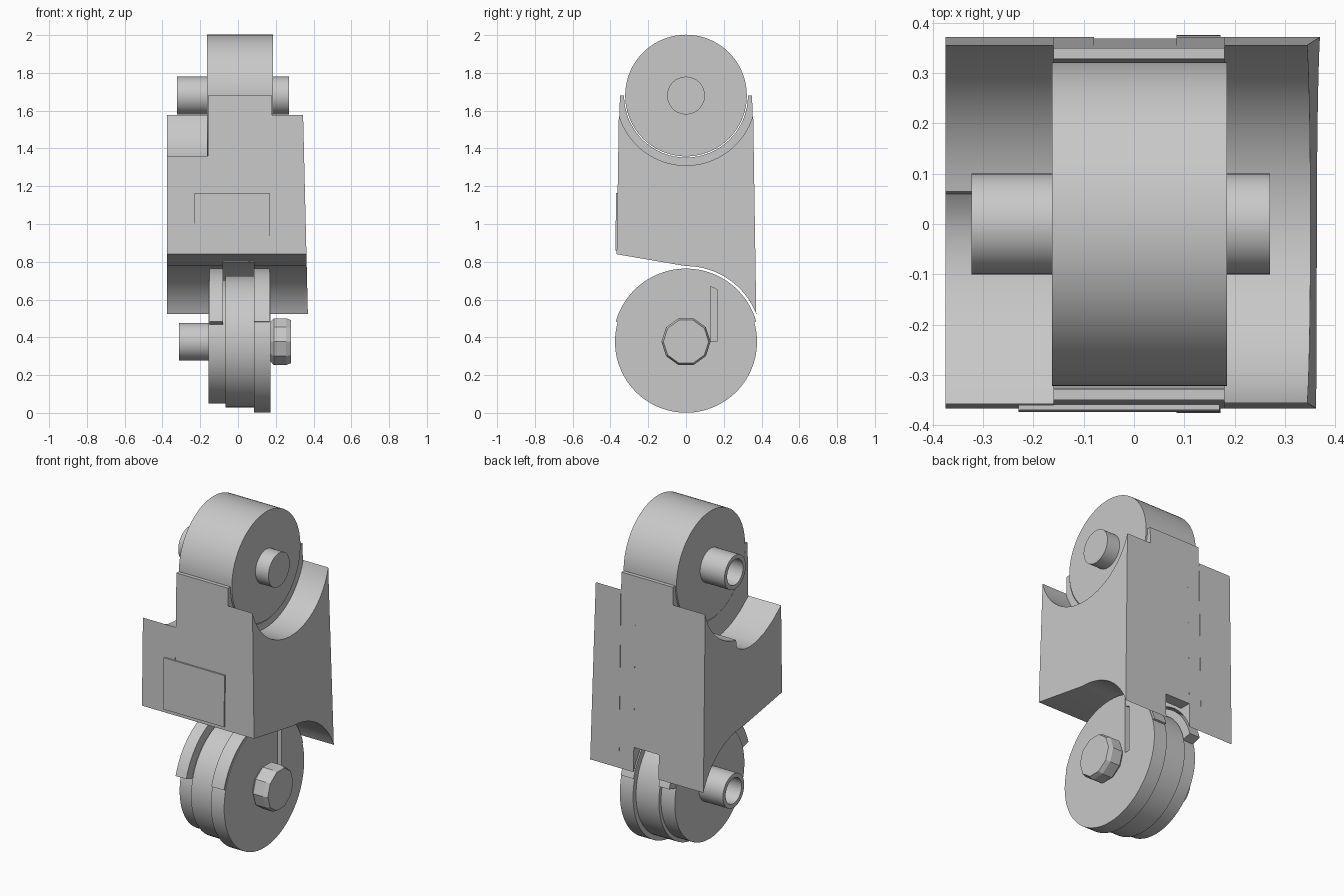
import bpy, bmesh
from math import cos, sin, pi, radians, acos, degrees

cube = bpy.data.objects.get("Cube")
if cube:
    bpy.data.objects.remove(cube)

GREY = (0.58, 0.58, 0.58, 1)
mat = bpy.data.materials.new("light_grey")
mat.use_nodes = True
mat.diffuse_color = GREY
mat.node_tree.nodes["Principled BSDF"].inputs["Base Color"].default_value = GREY

TOP, LOW = 1.68, 0.377          # heights of the two pivots


def finish(bm, name, smooth=30):
    bmesh.ops.remove_doubles(bm, verts=bm.verts, dist=1e-5)
    bmesh.ops.recalc_face_normals(bm, faces=bm.faces)
    mesh = bpy.data.meshes.new(name)
    bm.to_mesh(mesh)
    bm.free()
    mesh.materials.append(mat)
    ob = bpy.data.objects.new(name, mesh)
    bpy.context.collection.objects.link(ob)
    bpy.ops.object.select_all(action="DESELECT")
    ob.select_set(True)
    bpy.context.view_layer.objects.active = ob
    bpy.ops.object.shade_smooth_by_angle(angle=radians(smooth))
    return ob


def arc(z, r, a0, a1, n=32):
    """Side-view arc around a pivot, angles in degrees."""
    angles = [radians(a0 + (a1 - a0) * i / n) for i in range(n + 1)]
    return [(r * cos(a), z + r * sin(a)) for a in angles]


def prism(name, pts, x0, x1, taper=0):
    """Extrude a side profile of (y, z) points along x."""
    bm = bmesh.new()
    near = [bm.verts.new((x0, y, z)) for y, z in pts]
    far = [bm.verts.new((x1 - taper * (z - 0.52), y, z)) for y, z in pts]
    bm.faces.new(near)
    bm.faces.new(far)
    for i in range(len(pts)):
        j = (i + 1) % len(pts)
        bm.faces.new((near[i], near[j], far[j], far[i]))
    return finish(bm, name)


def lathe(name, z, profile, n=64, smooth=30):
    """Turn (x, radius) points around the x axis at a pivot height."""
    bm = bmesh.new()
    rings = []
    for x, r in profile:
        rings.append([bm.verts.new((x, r * cos(2 * pi * i / n), z + r * sin(2 * pi * i / n)))
                      for i in range(n)])
    for a, b in zip(rings, rings[1:]):
        for i in range(n):
            j = (i + 1) % n
            bm.faces.new((a[i], a[j], b[j], b[i]))
    bm.faces.new(rings[0])
    bm.faces.new(rings[-1])
    return finish(bm, name, smooth)


# Body: side-by-side slabs sharing front, back and bottom lines
front_low = [(-0.367, 0.84)]
scoop_end = degrees(acos(0.372 / 0.4))
bottom = front_low + arc(LOW, 0.4, 90, scoop_end) 
slot_bottom = front_low + arc(LOW, 0.43, 103.5, 46) + [(0.3, 0.67), (0.369, 0.67)]
side_top = arc(TOP, 0.37, -16, -164)
centre_top = [(0.35, TOP)] + arc(TOP, 0.328, 0, -180) + [(-0.35, TOP)]
relief_top = arc(TOP, 0.37, -16, -80) + [
    (0.06, 1.27), (0.03, 1.247), (-0.01, 1.233), (-0.06, 1.226), (-0.12, 1.232),
    (-0.2, 1.257), (-0.28, 1.3), (-0.358, 1.36)]

prism("body_right_side", bottom + relief_top, -0.375, -0.16)
prism("body_centre_right", bottom + centre_top, -0.16, -0.08)
prism("body_centre_slot", slot_bottom + centre_top, -0.08, 0.085)
prism("body_centre_left", bottom + centre_top, 0.085, 0.18)
prism("body_left_side", bottom + side_top, 0.18, 0.37, taper=0.024)

# Raised plate on the front
prism("front_panel", [(-0.36, 0.86), (-0.374, 0.86), (-0.37, 1.165), (-0.35, 1.165)],
      -0.23, 0.17)

# Curved guides hugging the lower wheel
for name, x0, x1 in (("right_guide", -0.15, -0.08), ("left_guide", 0.085, 0.168)):
    prism(name, arc(LOW, 0.387, 16, 164) + arc(LOW, 0.32, 164, 16), x0, x1)

# Upper knuckle with its pin
lathe("upper_knuckle", TOP, [(-0.163, 0.322), (0.185, 0.322)], 96)
lathe("upper_pin", TOP, [(-0.22, 0.075), (-0.323, 0.075), (-0.323, 0.1), (0.27, 0.1)])

# Lower wheel: three discs, the outer one slotted
lathe("lower_disc_right", LOW, [(-0.155, 0.327), (-0.065, 0.327)], 96)
lathe("lower_disc_middle", LOW, [(-0.065, 0.348), (0.085, 0.348)], 96)
slot = [(0.13, LOW), (0.165, LOW)]
left_rim = arc(LOW, 0.376, degrees(acos(0.13 / 0.376)), 360 + degrees(acos(0.165 / 0.376)), 96)
prism("lower_disc_left", left_rim + slot[::-1], 0.085, 0.172)

# Lower pin and faceted bolt head
lathe("lower_pin", LOW, [(-0.2, 0.075), (-0.313, 0.075), (-0.313, 0.1), (0.19, 0.1)])
lathe("bolt_head", LOW, [(0.172, 0.11), (0.19, 0.13), (0.255, 0.13), (0.28, 0.12)], 10, 5)
